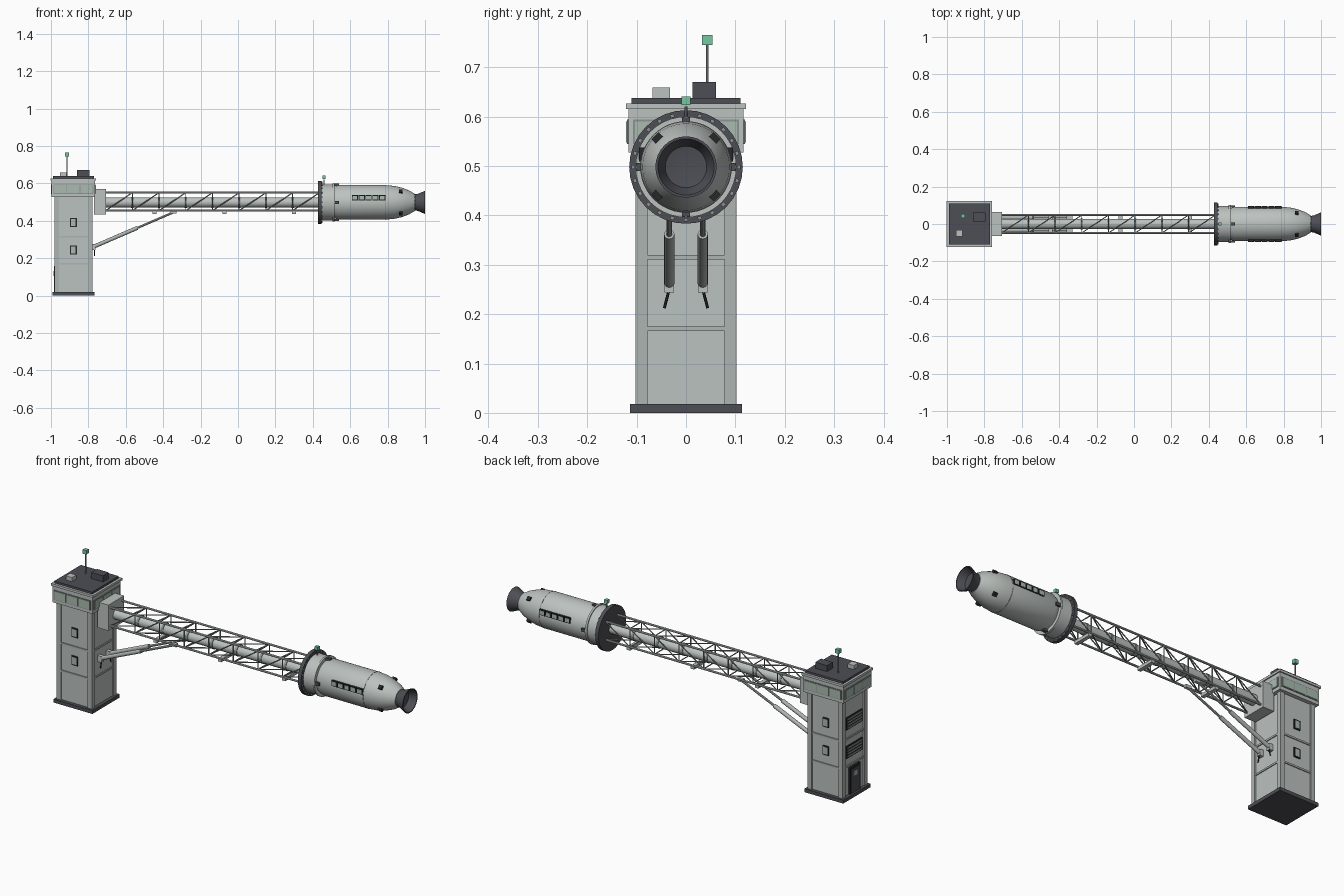
import bpy, bmesh, math
from mathutils import Vector, Matrix

if "Cube" in bpy.data.objects:
    bpy.data.objects.remove(bpy.data.objects["Cube"])


def material(name, rgb):
    m = bpy.data.materials.new(name)
    m.use_nodes = True
    m.diffuse_color = (*rgb, 1)
    m.node_tree.nodes["Principled BSDF"].inputs["Base Color"].default_value = (*rgb, 1)
    return m


LIGHT = material("pale grey paint", (0.50, 0.54, 0.52))
PANEL = material("mid grey panel", (0.42, 0.46, 0.45))
STEEL = material("steel grey", (0.27, 0.29, 0.29))
DARK = material("charcoal", (0.075, 0.077, 0.09))
BLACK = material("black trim", (0.02, 0.021, 0.024))
GLASS = material("pale green glass", (0.40, 0.50, 0.44))
GREEN = material("green beacon", (0.18, 0.58, 0.36))

TX = -0.88    # tower axis
AZ = 0.498    # arm and capsule axis height
TOWER = Matrix.Translation((TX, 0, 0))


class Part:
    """Collects primitives of one colour into one object."""

    def __init__(self, name, mat):
        self.name, self.mat, self.bm = name, mat, bmesh.new()

    def box(self, centre, size, frame=Matrix()):
        m = frame @ Matrix.Translation(centre) @ Matrix.Diagonal((*size, 1))
        bmesh.ops.create_cube(self.bm, size=1, matrix=m)
        return self

    def rod(self, a, b, r, sides=8):
        a, b = Vector(a), Vector(b)
        d = b - a
        m = Matrix.Translation((a + b) / 2) @ d.to_track_quat("Z", "Y").to_matrix().to_4x4()
        bmesh.ops.create_cone(self.bm, cap_ends=True, segments=sides, radius1=r,
                              radius2=r, depth=d.length, matrix=m)
        return self

    def lathe(self, profile, sides=40):
        # profile of (x, radius) spun around the arm axis
        vs = [self.bm.verts.new((x, 0, AZ + r)) for x, r in profile]
        es = [self.bm.edges.new(p) for p in zip(vs, vs[1:])]
        bmesh.ops.spin(self.bm, geom=vs + es, cent=(0, 0, AZ), axis=(1, 0, 0),
                       angle=math.tau, steps=sides)
        bmesh.ops.remove_doubles(self.bm, verts=self.bm.verts, dist=1e-5)
        bmesh.ops.recalc_face_normals(self.bm, faces=self.bm.faces)
        return self

    def done(self, smooth=False):
        mesh = bpy.data.meshes.new(self.name)
        self.bm.to_mesh(mesh)
        self.bm.free()
        mesh.materials.append(self.mat)
        ob = bpy.data.objects.new(self.name, mesh)
        bpy.context.collection.objects.link(ob)
        if smooth:
            bpy.ops.object.select_all(action="DESELECT")
            ob.select_set(True)
            bpy.context.view_layer.objects.active = ob
            bpy.ops.object.shade_smooth_by_angle(angle=math.radians(35))
        return ob


def slab(name, mat, half, z0, z1):
    Part(name, mat).box((0, 0, (z0 + z1) / 2), (2 * half, 2 * half, z1 - z0), TOWER).done()


def side(k):
    # frame whose -y direction faces one of the four tower sides
    return TOWER @ Matrix.Rotation(k * math.pi / 2, 4, "Z")


# Tower shell
slab("tower_base", DARK, 0.113, 0, 0.018)
slab("tower_core", LIGHT, 0.095, 0.018, 0.54)
slab("cabin", LIGHT, 0.116, 0.527, 0.615)
slab("cabin_cornice", LIGHT, 0.122, 0.615, 0.627)
slab("roof", DARK, 0.11, 0.627, 0.638)

posts = Part("corner_posts", PANEL)
bands = Part("tower_bands", PANEL)
panes = Part("cabin_windows", GLASS)
mullions = Part("cabin_window_frames", STEEL)
for k in range(4):
    f = side(k)
    posts.box((0.09, -0.09, 0.274), (0.024, 0.024, 0.515), f)
    for z in (0.17, 0.315):
        bands.box((0, -0.096, z), (0.16, 0.007, 0.009), f)
    mullions.box((0, -0.117, 0.569), (0.215, 0.004, 0.05), f)
    for x in (-0.07, 0, 0.07):
        panes.box((x, -0.1185, 0.569), (0.066, 0.005, 0.043), f)
for p in (posts, bands, mullions, panes):
    p.done()

# Tower windows on front and back
frames = Part("window_frames", BLACK)
glass = Part("window_panes", GLASS)
for k in (0, 2):
    for z in (0.243, 0.39):
        frames.box((0, -0.096, z), (0.036, 0.008, 0.049), side(k))
        glass.box((0, -0.0975, z), (0.025, 0.007, 0.037), side(k))
frames.done()
glass.done()

# Door and louvred vents on the outer side
f = side(3)
Part("door_frame", BLACK).box((0, -0.097, 0.088), (0.085, 0.012, 0.14), f).done()
Part("door", DARK).box((0, -0.099, 0.083), (0.066, 0.012, 0.124), f).done()
Part("door_window", GLASS).box((0, -0.1, 0.118), (0.03, 0.012, 0.025), f).done()
vents = Part("vents", BLACK)
slats = Part("vent_slats", STEEL)
for z in (0.245, 0.395):
    vents.box((0, -0.096, z), (0.13, 0.007, 0.065), f)
    for i in range(4):
        slats.box((0, -0.098, z - 0.023 + i * 0.015), (0.118, 0.007, 0.008), f)
vents.done()
slats.done()

# Roof equipment
Part("roof_box", LIGHT).box((-0.935, -0.05, 0.648), (0.036, 0.036, 0.022)).done()
Part("roof_unit", DARK).box((-0.828, 0.037, 0.653), (0.068, 0.048, 0.034)).done()
Part("roof_mast", STEEL).rod((-0.915, 0.043, 0.635), (-0.915, 0.043, 0.75), 0.003).done()
Part("roof_beacon", GREEN).box((-0.915, 0.043, 0.755), (0.021, 0.021, 0.021)).done()

# Arm root and boom tube
Part("arm_root", LIGHT).box((-0.739, 0, 0.502), (0.064, 0.13, 0.135)).done()
Part("boom_tube", LIGHT).rod((-0.72, 0, AZ), (0.44, 0, AZ), 0.027, 16).done(True)

# Lattice around the boom
X0, X1, BAYS, H = -0.708, 0.435, 8, 0.048
step = (X1 - X0) / BAYS
corners = [(-H, -H), (H, -H), (H, H), (-H, H)]
longerons = Part("longerons", LIGHT)
braces = Part("lattice_braces", STEEL)
collars = Part("boom_collars", STEEL)


def at(x, c):
    return (x, c[0], 0.502 + c[1])


for i, c in enumerate(corners):
    longerons.rod(at(X0, c), at(X1, c), 0.0055)
    n = corners[(i + 1) % 4]
    low, high = (c, n) if c[0] + c[1] <= n[0] + n[1] else (n, c)
    for b in range(BAYS):
        x = X0 + b * step
        braces.rod(at(x, low), at(x + step, high), 0.003, 6)
        braces.rod(at(x + step, c), at(x + step, n), 0.003, 6)
for b in range(1, BAYS):
    x = X0 + b * step
    collars.rod((x - 0.006, 0, AZ), (x + 0.006, 0, AZ), 0.030, 16)
longerons.done(True)
braces.done()
collars.done(True)

# Brackets hanging below the boom
hangers = Part("boom_brackets", LIGHT)
for x in (-0.446, -0.072, 0.30):
    hangers.box((x, 0, 0.444), (0.02, 0.1, 0.016))
hangers.done()

# Paired support struts with clevises and hoses
sleeves = Part("strut_sleeves", PANEL)
rods = Part("strut_rods", LIGHT)
clevises = Part("strut_clevises", LIGHT)
hoses = Part("strut_hoses", BLACK)
for s in (-1, 1):
    y = s * 0.034
    foot, head = Vector((-0.77, y, 0.262)), Vector((-0.34, y, 0.447))
    sleeves.rod(foot, foot.lerp(head, 0.54), 0.0105, 12)
    rods.rod(foot.lerp(head, 0.5), head, 0.006, 10)
    clevises.box((-0.775, y, 0.26), (0.024, 0.02, 0.032))
    clevises.box((-0.345, y, 0.447), (0.03, 0.016, 0.016))
    hoses.rod((-0.768, y, 0.25), (-0.768, s * 0.044, 0.212), 0.003, 6)
for p in (sleeves, rods):
    p.done(True)
clevises.done()
hoses.done()

# Docking ring and collar
Part("docking_flange", DARK).lathe([(0.428, 0), (0.428, 0.115), (0.447, 0.115), (0.447, 0)], 32).done(True)
Part("docking_collar", LIGHT).lathe([(0.44, 0.097), (0.505, 0.097), (0.505, 0.102),
                                     (0.515, 0.102), (0.515, 0.08)]).done(True)
bolts = Part("flange_bolts", STEEL)
latches = Part("docking_latches", DARK)
for i in range(24):
    spin = Matrix.Translation((0, 0, AZ)) @ Matrix.Rotation(i * math.tau / 24, 4, "X")
    bolts.box((0.448, 0, 0.107), (0.007, 0.008, 0.007), spin)
    if i % 6 == 0:
        latches.box((0.526, 0, 0.094), (0.028, 0.016, 0.012), spin)
bolts.done()
latches.done()
Part("flange_beacon_stalk", STEEL).rod((0.46, 0, 0.59), (0.46, 0, 0.62), 0.003).done()
Part("flange_beacon", GREEN).box((0.46, 0, 0.632), (0.018, 0.018, 0.018)).done()

# Capsule hull and nozzle
Part("capsule_hull", LIGHT).lathe([(0.51, 0.083), (0.522, 0.086), (0.535, 0.092), (0.79, 0.092),
                                   (0.835, 0.088), (0.875, 0.079), (0.915, 0.064),
                                   (0.945, 0.046), (0.95, 0)], 48).done(True)
Part("engine_nozzle", DARK).lathe([(0.94, 0.043), (0.96, 0.045), (1.0, 0.062), (1.0, 0.057),
                                   (0.962, 0.042), (0.955, 0)], 32).done(True)
Part("hull_seams", STEEL).lathe([(0.788, 0.0915), (0.788, 0.0928), (0.792, 0.0928),
                                 (0.792, 0.0912)], 48).done(True)

# Cabin windows on both flanks of the capsule
ports = Part("capsule_window_frames", BLACK)
port_glass = Part("capsule_window_panes", GLASS)
for s in (-1, 1):
    for i in range(5):
        x = 0.625 + i * 0.0365
        ports.box((x, s * 0.089, 0.523), (0.033, 0.012, 0.028))
        port_glass.box((x, s * 0.0895, 0.523), (0.025, 0.0125, 0.02))
ports.done()
port_glass.done()

# Manoeuvring thrusters around the nose
pods = Part("thruster_pods", BLACK)
for i in range(4):
    spin = Matrix.Translation((0, 0, AZ)) @ Matrix.Rotation((i + 0.5) * math.pi / 2, 4, "X")
    pods.box((0.87, 0, 0.082), (0.02, 0.02, 0.014), spin)
pods.done()
